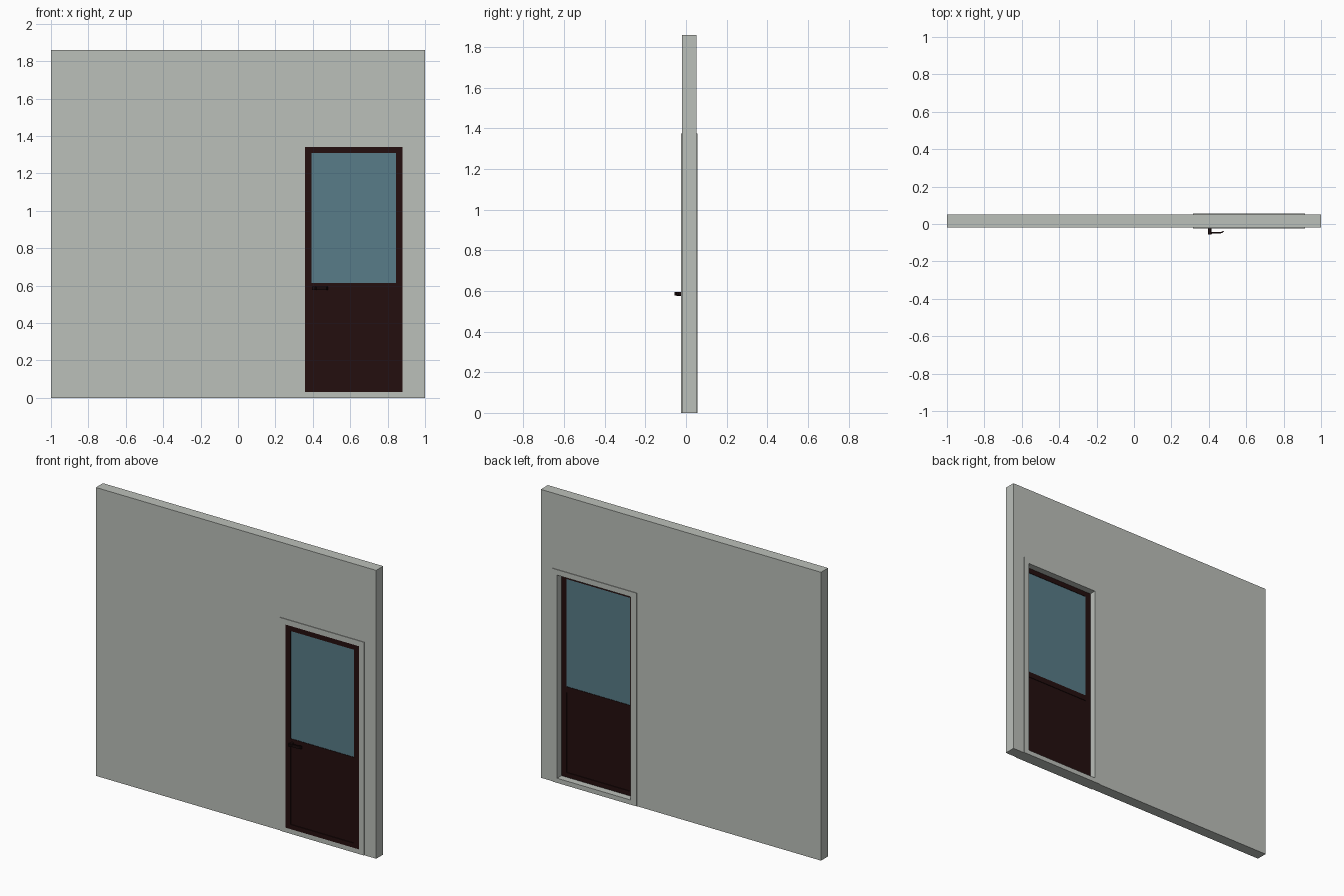
import bpy, bmesh, math
from mathutils import Matrix

if "Cube" in bpy.data.objects:
    bpy.data.objects.remove(bpy.data.objects["Cube"])


def material(name, color):
    m = bpy.data.materials.new(name)
    m.diffuse_color = (*color, 1)
    m.use_nodes = True
    m.node_tree.nodes["Principled BSDF"].inputs["Base Color"].default_value = m.diffuse_color
    return m


WALL = material("pale grey plaster", (0.50, 0.525, 0.49))
WOOD = material("dark red wood", (0.017, 0.0045, 0.0045))
GLASS = material("blue glass", (0.098, 0.202, 0.246))
METAL = material("dark metal", (0.009, 0.003, 0.003))


def finish(bm, name, mat):
    bmesh.ops.recalc_face_normals(bm, faces=bm.faces)
    me = bpy.data.meshes.new(name)
    bm.to_mesh(me)
    bm.free()
    me.materials.append(mat)
    ob = bpy.data.objects.new(name, me)
    bpy.context.collection.objects.link(ob)
    return ob


def prism(name, points, vec, mat):
    """Extrude a closed 3D outline along vec."""
    bm = bmesh.new()
    a = [bm.verts.new(p) for p in points]
    b = [bm.verts.new([p[i] + vec[i] for i in range(3)]) for p in points]
    bm.faces.new(a)
    bm.faces.new(b[::-1])
    n = len(a)
    for i in range(n):
        j = (i + 1) % n
        bm.faces.new((a[i], a[j], b[j], b[i]))
    return finish(bm, name, mat)


def rect(x0, x1, z0, z1):
    return [(x0, z0), (x1, z0), (x1, z1), (x0, z1)]


def slab(name, outline, y0, y1, mat):
    return prism(name, [(x, y0, z) for x, z in outline], (0, y1 - y0, 0), mat)


def ring(name, outer, inner, y0, y1, mat):
    """Rectangular frame with a rectangular hole."""
    bm = bmesh.new()
    loops = [[bm.verts.new((x, y, z)) for x, z in r]
             for r, y in ((outer, y0), (inner, y0), (inner, y1), (outer, y1))]
    for k in range(4):
        a, b = loops[k], loops[(k + 1) % 4]
        for i in range(4):
            j = (i + 1) % 4
            bm.faces.new((a[i], a[j], b[j], b[i]))
    return finish(bm, name, mat)


# wall with a notch for the doorway
slab("wall", [(-1, 0), (0.315, 0), (0.315, 1.375), (0.915, 1.375),
              (0.915, 0), (1, 0), (1, 1.86), (-1, 1.86)], -0.020, 0.052, WALL)

# casing that lines the doorway and stands slightly proud on both sides
ring("door_casing", rect(0.315, 0.915, 0, 1.375), rect(0.357, 0.88, 0.03, 1.34),
     -0.024, 0.056, WALL)

# door leaf: glazed upper frame and panelled lower frame
F, B = -0.024, 0.012
ring("upper_door_frame", rect(0.357, 0.88, 0.597, 1.34), rect(0.393, 0.845, 0.614, 1.308),
     F, B, WOOD)
ring("lower_door_frame", rect(0.357, 0.88, 0.03, 0.597), rect(0.393, 0.845, 0.06, 0.578),
     F, B, WOOD)
slab("door_glass", rect(0.393, 0.845, 0.614, 1.308), F + 0.003, B - 0.003, GLASS)
slab("lower_panel", rect(0.393, 0.845, 0.06, 0.578), F + 0.004, B - 0.004, WOOD)

# handle: round post and a lever with a curled tip
bm = bmesh.new()
bmesh.ops.create_cone(bm, cap_ends=True, segments=20, radius1=0.010, radius2=0.010, depth=0.024,
                      matrix=Matrix.Translation((0.405, -0.034, 0.586)) @ Matrix.Rotation(math.pi / 2, 4, 'X'))
post = finish(bm, "handle_post", METAL)
lever = [(0.395, -0.056), (0.412, -0.056), (0.420, -0.050), (0.462, -0.050), (0.474, -0.047),
         (0.482, -0.037), (0.476, -0.036), (0.468, -0.042), (0.458, -0.043), (0.395, -0.043)]
lever_ob = prism("handle_lever", [(x, y, 0.577) for x, y in lever], (0, 0, 0.018), METAL)

for ob in (post, lever_ob):
    bpy.ops.object.select_all(action='DESELECT')
    ob.select_set(True)
    bpy.context.view_layer.objects.active = ob
    bpy.ops.object.shade_smooth_by_angle(angle=math.radians(35))
